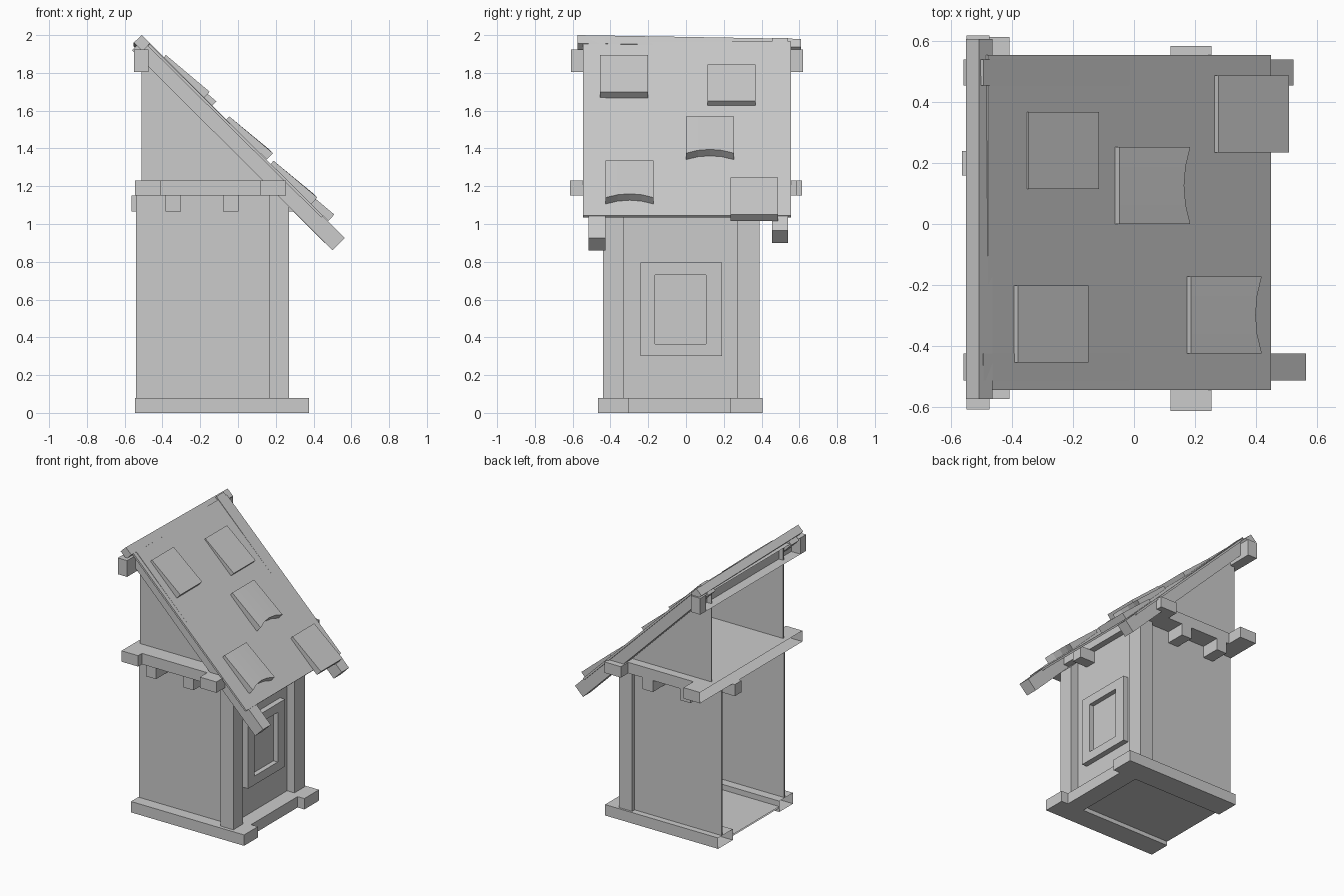
import bpy, bmesh
from mathutils import Vector

cube = bpy.data.objects.get("Cube")
if cube:
    bpy.data.objects.remove(cube, do_unlink=True)

grey = bpy.data.materials.new("plain_grey")
grey.use_nodes = True
grey.diffuse_color = (0.6, 0.6, 0.6, 1)
grey.node_tree.nodes["Principled BSDF"].inputs["Base Color"].default_value = grey.diffuse_color


def finish(name, bm):
    bmesh.ops.recalc_face_normals(bm, faces=bm.faces)
    mesh = bpy.data.meshes.new(name)
    bm.to_mesh(mesh)
    bm.free()
    mesh.materials.append(grey)
    obj = bpy.data.objects.new(name, mesh)
    bpy.context.collection.objects.link(obj)
    return obj


def box(name, x, y, z, open_side=False):
    """Box from three (min, max) ranges; open_side leaves out the -x face."""
    bm = bmesh.new()
    bmesh.ops.create_cube(bm, size=1)
    for v in bm.verts:
        v.co = Vector([r[0] if c < 0 else r[1] for c, r in zip(v.co, (x, y, z))])
    if open_side:
        bm.normal_update()
        side = [f for f in bm.faces if f.normal.x < -0.9]
        bmesh.ops.delete(bm, geom=side, context='FACES')
    return finish(name, bm)


def prism(name, profile, y0, y1, drop=0.0, steps=1, bow=()):
    """Extrude an (x, z) profile along y. drop lowers the far end;
    the points listed in bow are pulled up the slope at mid length."""
    bm = bmesh.new()
    rings = []
    for i in range(steps + 1):
        t = i / steps
        pull = 0.08 * t * (1 - t)
        rings.append([bm.verts.new((x - pull * (k in bow), y0 + (y1 - y0) * t,
                                    z - drop * t + pull * (k in bow)))
                      for k, (x, z) in enumerate(profile)])
    n = len(profile)
    for a, b in zip(rings, rings[1:]):
        for k in range(n):
            bm.faces.new((a[k], a[(k + 1) % n], b[(k + 1) % n], b[k]))
    bm.faces.new(rings[0])
    bm.faces.new(rings[-1])
    return finish(name, bm)


# Base frame and floor
BASE = (0, 0.08)
box("base_beam_front", (-0.545, 0.375), (-0.465, -0.305), BASE, True)
box("base_beam_back", (-0.545, 0.375), (0.235, 0.405), BASE, True)
box("base_cross_beam", (0.185, 0.32), (-0.305, 0.235), BASE)
box("ground_floor", (-0.545, 0.185), (-0.305, 0.235), (0.03, 0.04), True)

# Walls and corner posts
LOW = (0.08, 1.15)
box("wall_front", (-0.54, 0.17), (-0.38, -0.37), LOW)
box("wall_back", (-0.54, 0.17), (0.35, 0.36), LOW)
box("wall_side", (0.20, 0.21), (-0.33, 0.27), LOW)
post = ((0.165, 0.08), (0.27, 0.08), (0.27, 1.09), (0.21, 1.15), (0.165, 1.15))
prism("post_front", post, -0.44, -0.33)
prism("post_back", post, 0.27, 0.39)

# Window frame and pane
FRAME = (0.21, 0.25)
box("window_sill", FRAME, (-0.24, 0.19), (0.30, 0.365))
box("window_lintel", FRAME, (-0.24, 0.19), (0.73, 0.795))
box("window_jamb_front", FRAME, (-0.24, -0.165), (0.365, 0.73))
box("window_jamb_back", FRAME, (0.105, 0.19), (0.365, 0.73))
box("window_pane", (0.21, 0.215), (-0.165, 0.105), (0.365, 0.73))

# Upper floor with its beams and joists
DECK = (1.15, 1.23)
box("upper_floor", (-0.41, 0.12), (-0.53, 0.5), DECK, True)
box("floor_beam_outer", (0.12, 0.255), (-0.615, 0.585), DECK)
box("floor_beam_inner", (-0.545, -0.41), (-0.575, 0.615), DECK, True)
JOIST = (1.065, 1.15)
for i, x in enumerate((-0.385, -0.08)):
    box(f"joist_front_{i}", (x, x + 0.082), (-0.52, -0.37), JOIST)
    box(f"joist_back_{i}", (x, x + 0.082), (0.35, 0.5), JOIST)
box("joist_stub_outer", (0.2, 0.33), (-0.24, -0.16), JOIST)
box("joist_stub_inner", (-0.565, -0.41), (0.16, 0.24), JOIST)

# Gable walls
gable = ((-0.51, 1.23), (0.2, 1.23), (-0.51, 1.94))
prism("gable_front", gable, -0.41, -0.40)
prism("gable_back", gable, 0.425, 0.435)

# Rafters and roof panel
def rafter(name, low_top, high_top, y0, y1):
    """Slanted beam whose top edge lies on z = 1.49 - x."""
    d = 0.065
    pts = [(x, 1.49 - x) for x in (low_top, high_top)]
    prism(name, pts + [(x - d, z - d) for x, z in reversed(pts)], y0, y1)

rafter("rafter_front", 0.565, -0.495, -0.515, -0.425)
rafter("rafter_back", 0.525, -0.495, 0.455, 0.54)
prism("roof_panel", ((-0.48, 1.965), (0.45, 1.045), (0.44, 1.035), (-0.49, 1.955)),
      -0.545, 0.555)

# Ridge beam and tilted ridge cap
RX, RZ = (-0.55, -0.475), (1.805, 1.925)
box("ridge_beam", RX, (-0.545, 0.555), RZ, True)
box("ridge_end_front", RX, (-0.61, -0.545), RZ)
box("ridge_end_back", RX, (0.555, 0.62), RZ)
prism("ridge_cap", ((-0.51, 2.0), (-0.465, 1.957), (-0.505, 1.915), (-0.552, 1.96)),
      -0.575, 0.608, drop=0.02)

# Loose shingles: upper x, upper z, start y, bowed lower edge
shingles = ((-0.40, 1.895, -0.455, False), (-0.365, 1.845, 0.115, False),
            (-0.065, 1.57, 0.0, True), (0.17, 1.335, -0.425, True),
            (0.26, 1.245, 0.235, False))
for i, (x, z, y, bowed) in enumerate(shingles):
    prism(f"shingle_{i}", ((x + 0.018, z), (x + 0.25, z - 0.195),
                           (x + 0.218, z - 0.229), (x, z - 0.022)),
          y, y + 0.253, steps=4 if bowed else 1, bow=(1, 2) if bowed else ())
